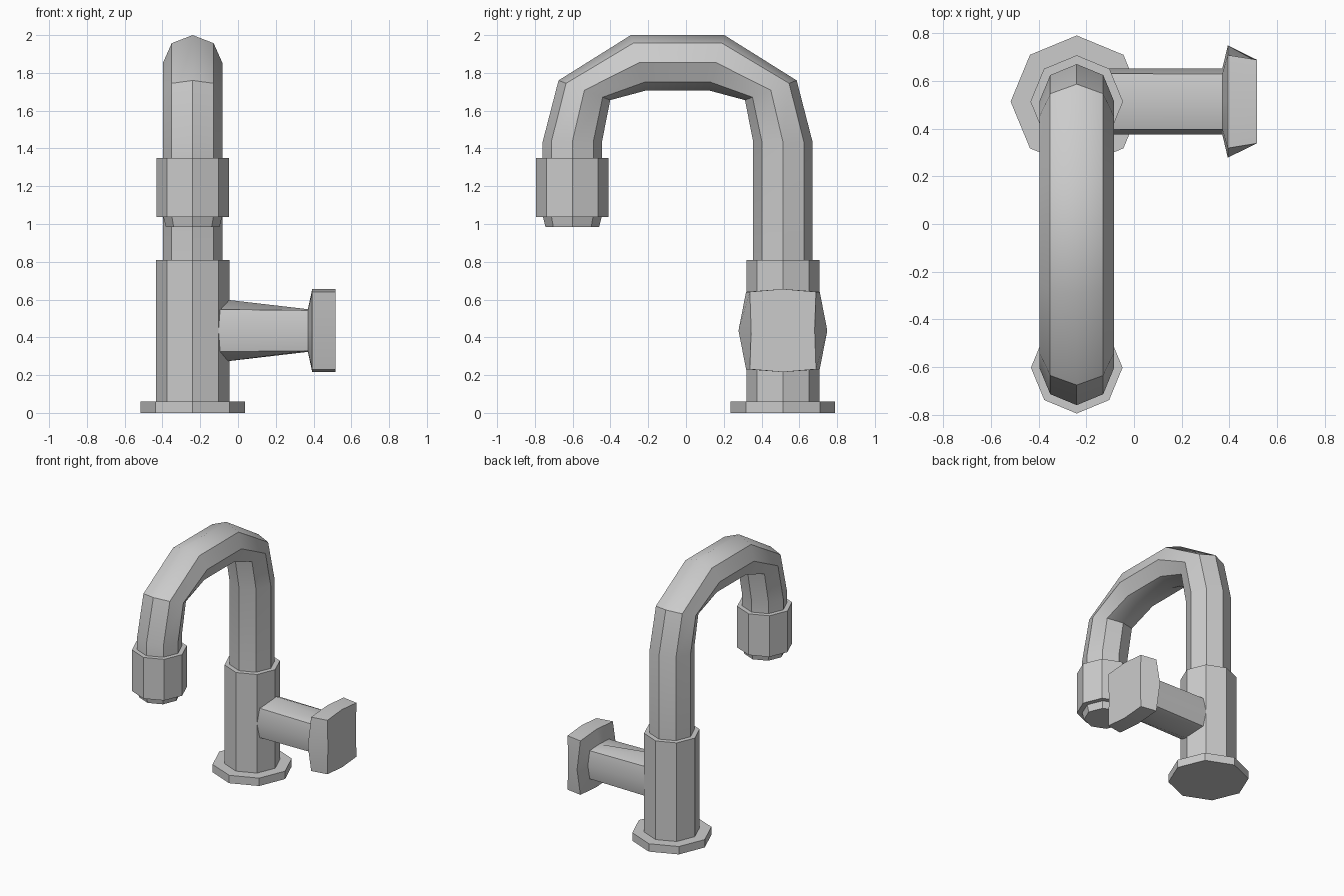
import bpy, bmesh, math
from mathutils import Vector

if "Cube" in bpy.data.objects:
    bpy.data.objects.remove(bpy.data.objects["Cube"])

AX, AY = -0.24, 0.513      # body axis
NY = -0.602                # nozzle axis


def loft(name, rings):
    """Skin a closed solid through rings of equal point count."""
    bm = bmesh.new()
    vs = [[bm.verts.new(p) for p in r] for r in rings]
    n = len(vs[0])
    for a, b in zip(vs, vs[1:]):
        for i in range(n):
            j = (i + 1) % n
            bm.faces.new((a[i], a[j], b[j], b[i]))
    bm.faces.new(vs[0][::-1])
    bm.faces.new(vs[-1])
    bmesh.ops.recalc_face_normals(bm, faces=bm.faces)
    me = bpy.data.meshes.new(name)
    bm.to_mesh(me)
    bm.free()
    ob = bpy.data.objects.new(name, me)
    bpy.context.collection.objects.link(ob)
    bpy.ops.object.select_all(action='DESELECT')
    ob.select_set(True)
    bpy.context.view_layer.objects.active = ob
    bpy.ops.object.shade_smooth_by_angle(angle=math.radians(40))
    return ob


def octagon(center, u, v):
    c, u, v = Vector(center), Vector(u), Vector(v)
    return [c + u * math.cos(k * math.pi / 4) + v * math.sin(k * math.pi / 4)
            for k in range(8)]


def turned(name, y, profile):
    """Upright eight-sided part from (radius, z) pairs."""
    return loft(name, [octagon((AX, y, z), (r, 0, 0), (0, r, 0)) for r, z in profile])


# Base flange and body, nozzle with recessed lip
turned("base_flange", AY, [(0.277, 0), (0.277, 0.06)])
turned("body", AY, [(0.194, 0.05), (0.194, 0.81)])
turned("nozzle_collar", NY, [(0.192, 1.037), (0.192, 1.35)])
turned("nozzle_lip", NY, [(0.142, 0.985), (0.157, 1.045)])

# Gooseneck spout: outer and inner (y, z) points of each ring, mirrored about the arch centre
MID = (AY + NY) / 2
half = [((0.67, 1.435), (0.356, 1.435)),
        ((0.586, 1.76), (0.312, 1.656)),
        ((0.203, 2.0), (0.118, 1.708))]
flip = lambda p: (2 * MID - p[0], p[1])
path = [((0.67, 0.78), (0.356, 0.78))] + half
path += [(flip(o), flip(i)) for o, i in reversed(half)]
path += [((NY - 0.157, 1.3), (NY + 0.157, 1.3))]
rings = []
for o, i in path:
    o, i = Vector((AX, *o)), Vector((AX, *i))
    rings.append(octagon((o + i) / 2, (0.157, 0, 0), (o - i) / 2))
loft("spout", rings)


def side_ring(x, top, diag, side):
    """Eight-sided ring facing +x: top height, diagonal (y, z), side width."""
    dy, dz = diag
    pts = [(0, top), (dy, dz), (side, 0), (dy, -dz),
           (0, -top), (-dy, -dz), (-side, 0), (-dy, dz)]
    return [(x, AY + y, 0.436 + z) for y, z in pts]


# Side handle: tapered stem flaring into a knob
loft("handle", [side_ring(-0.12, 0.17, (0.117, 0.112), 0.138),
                side_ring(0.37, 0.113, (0.116, 0.107), 0.138),
                side_ring(0.393, 0.22, (0.195, 0.205), 0.235),
                side_ring(0.515, 0.22, (0.175, 0.205), 0.168)])
